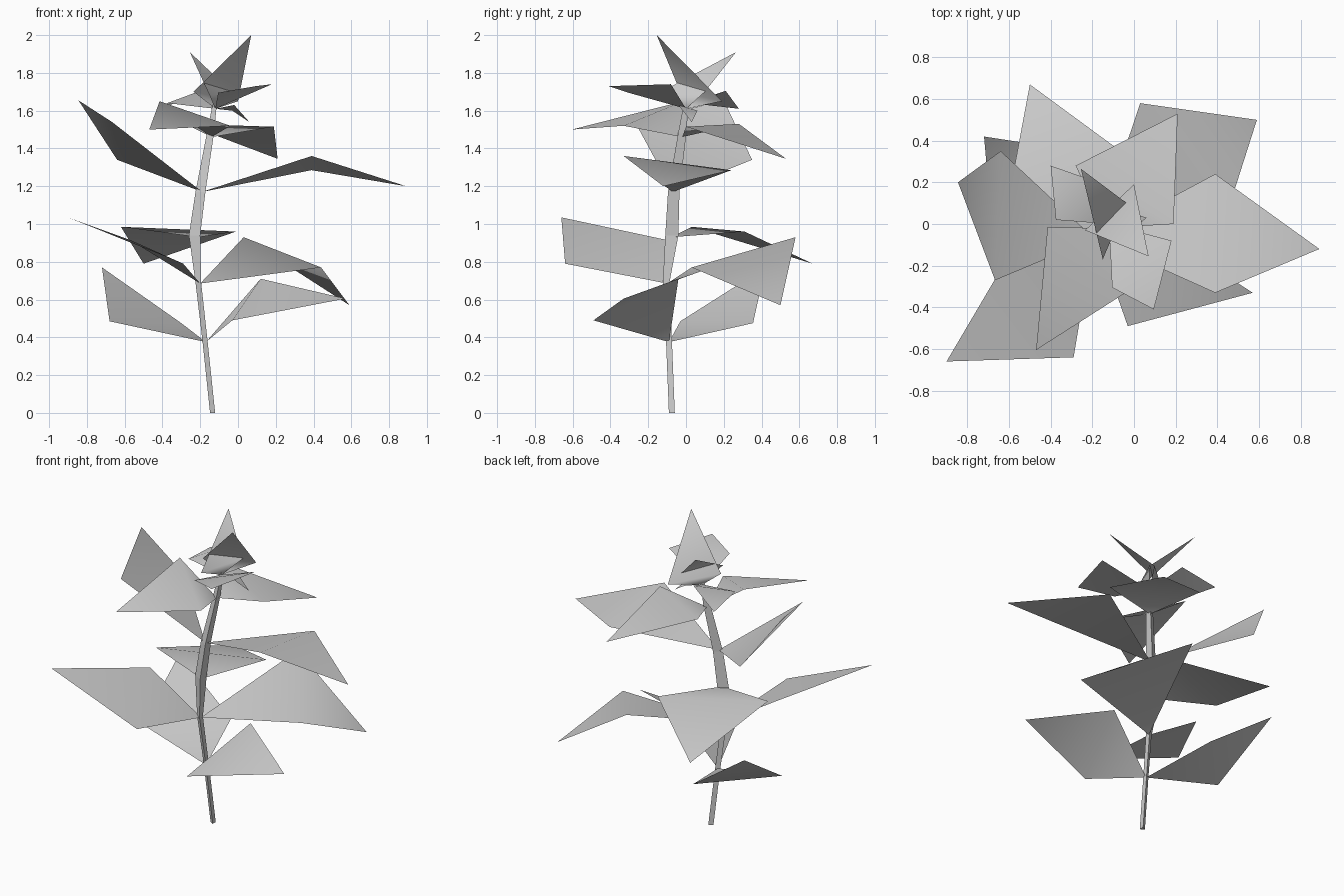
import bpy, bmesh, math
from mathutils import Vector

if "Cube" in bpy.data.objects:
    bpy.data.objects.remove(bpy.data.objects["Cube"])


def make_object(name, verts, faces, smooth):
    mesh = bpy.data.meshes.new(name)
    mesh.from_pydata(verts, [], faces)
    for p in mesh.polygons:
        p.use_smooth = smooth
    obj = bpy.data.objects.new(name, mesh)
    bpy.context.collection.objects.link(obj)


# Stem: bent triangular tube, (x, y, z, radius) at each node
path = [(-.13, -.075, 0, .018), (-.17, -.09, .38, .018), (-.205, -.105, .69, .02),
        (-.22, -.075, .94, .04), (-.19, -.065, 1.17, .035), (-.14, -.02, 1.48, .025),
        (-.12, 0, 1.63, .015)]
SIDES = 3
verts, faces = [], []
for x, y, z, r in path:
    for k in range(SIDES):
        a = math.tau * k / SIDES + math.radians(60)
        verts.append((x + r * math.cos(a), y + r * math.sin(a), z))
for i in range(len(path) - 1):
    for k in range(SIDES):
        a, b = i * SIDES + k, i * SIDES + (k + 1) % SIDES
        faces.append((a, b, b + SIDES, a + SIDES))
faces.append(tuple(reversed(range(SIDES))))
faces.append(tuple(range(len(verts) - SIDES, len(verts))))
make_object("stem", verts, faces, False)


# Leaf: kite growing from a stem node, creased from side to side
def leaf(name, node, side_a, tip, side_b):
    pts = [Vector(node), Vector(side_a), Vector(tip), Vector(side_b)]
    tris = [(0, 1, 3), (1, 2, 3)]
    if (pts[1] - pts[0]).cross(pts[3] - pts[0]).z < 0:
        tris = [t[::-1] for t in tris]
    make_object(name, pts, tris, True)


# Bottom pair
n = (-.17, -.09, .375)
leaf("bottom_leaf_right", n, (-.03, -.49, .49), (.57, -.33, .605), (.12, -.04, .71))
leaf("bottom_leaf_left", n, (-.68, -.03, .485), (-.72, .42, .77), (-.30, .355, .475))

# Lower pair and the single back leaf
n = (-.20, -.10, .685)
leaf("lower_leaf_right", n, (.03, .58, .93), (.59, .50, .57), (.44, .03, .77))
leaf("lower_leaf_left", n, (-.29, -.64, .79), (-.90, -.66, 1.035), (-.57, -.10, .915))
leaf("middle_leaf_back", (-.21, -.08, .93), (-.62, .03, .985), (-.50, .67, .79), (-.01, .31, .96))

# Upper pair
n = (-.19, -.07, 1.17)
leaf("upper_leaf_right", n, (.39, .24, 1.285), (.89, -.12, 1.20), (.39, -.33, 1.36))
leaf("upper_leaf_left", n, (-.64, .35, 1.34), (-.845, .20, 1.655), (-.667, -.27, 1.54))

# Crown pair
n = (-.14, -.02, 1.46)
leaf("crown_leaf_front", n, (-.415, -.015, 1.65), (-.47, -.605, 1.50), (-.04, -.33, 1.52))
leaf("crown_leaf_back", n, (.19, 0, 1.515), (.21, .53, 1.345), (-.28, .28, 1.53))

# Top cluster of small leaves
n = (-.12, 0, 1.61)
leaf("top_leaf_left", n, (-.375, .02, 1.64), (-.40, .28, 1.61), (-.20, .21, 1.705))
leaf("top_leaf_right", n, (.18, -.08, 1.74), (.095, -.41, 1.73), (-.105, -.305, 1.695))
leaf("top_leaf_back", n, (-.035, .10, 1.70), (-.255, .265, 1.91), (-.15, -.17, 1.68))
leaf("top_leaf_tall", n, (0, .19, 1.65), (.07, -.155, 2.0), (-.235, -.03, 1.70))
leaf("top_leaf_small", n, (-.03, .06, 1.60), (.06, .03, 1.54), (-.02, -.04, 1.63))
